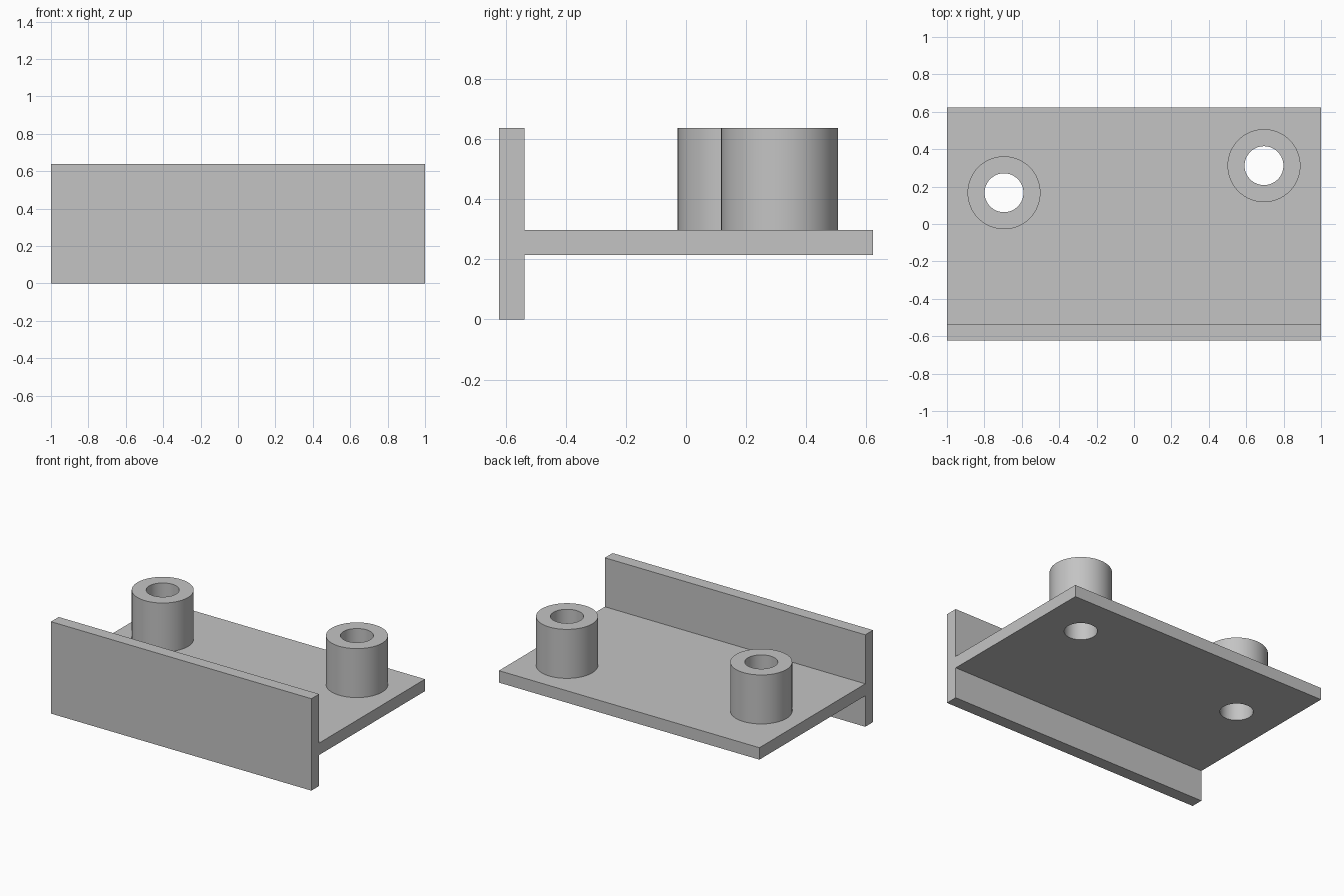
import bpy
import bmesh

cube = bpy.data.objects.get("Cube")
if cube:
    bpy.data.objects.remove(cube, do_unlink=True)

grey = bpy.data.materials.new("light grey")
grey.use_nodes = True
colour = (0.55, 0.55, 0.55, 1)
grey.diffuse_color = colour
grey.node_tree.nodes["Principled BSDF"].inputs["Base Color"].default_value = colour

BACK, FRONT, WALL_BACK = 0.623, -0.623, -0.538
PLATE_LOW, PLATE_TOP, TOP = 0.215, 0.298, 0.638
BOSS_RADIUS, HOLE_RADIUS = 0.195, 0.104
BOSSES = [(-0.695, 0.167), (0.695, 0.312)]


def cylinder(name, x, y, radius, low, high):
    bpy.ops.mesh.primitive_cylinder_add(
        vertices=64, radius=radius, depth=high - low, location=(x, y, (low + high) / 2))
    obj = bpy.context.object
    obj.name = name
    obj.data.materials.append(grey)
    return obj


def combine(target, tool, operation):
    mod = target.modifiers.new(operation.lower(), "BOOLEAN")
    mod.operation = operation
    mod.solver = "EXACT"
    mod.object = tool
    bpy.context.view_layer.objects.active = target
    bpy.ops.object.modifier_apply(modifier=mod.name)
    bpy.data.objects.remove(tool, do_unlink=True)


# Front wall and shelf plate as one extruded profile
profile = [(FRONT, 0), (WALL_BACK, 0), (WALL_BACK, PLATE_LOW), (BACK, PLATE_LOW),
           (BACK, PLATE_TOP), (WALL_BACK, PLATE_TOP), (WALL_BACK, TOP), (FRONT, TOP)]
bm = bmesh.new()
face = bm.faces.new([bm.verts.new((-1, y, z)) for y, z in profile])
extruded = bmesh.ops.extrude_face_region(bm, geom=[face])["geom"]
bmesh.ops.translate(bm, vec=(2, 0, 0),
                    verts=[v for v in extruded if isinstance(v, bmesh.types.BMVert)])
bmesh.ops.recalc_face_normals(bm, faces=bm.faces)
mesh = bpy.data.meshes.new("bracket")
bm.to_mesh(mesh)
bm.free()
mesh.materials.append(grey)
bracket = bpy.data.objects.new("bracket", mesh)
bpy.context.collection.objects.link(bracket)

# Round bosses with holes through the plate
for x, y in BOSSES:
    combine(bracket, cylinder("boss", x, y, BOSS_RADIUS, PLATE_LOW + 0.04, TOP), "UNION")
    combine(bracket, cylinder("hole", x, y, HOLE_RADIUS, 0.1, 0.8), "DIFFERENCE")

bpy.ops.object.select_all(action="DESELECT")
bracket.select_set(True)
bpy.context.view_layer.objects.active = bracket
bpy.ops.object.shade_smooth_by_angle()
